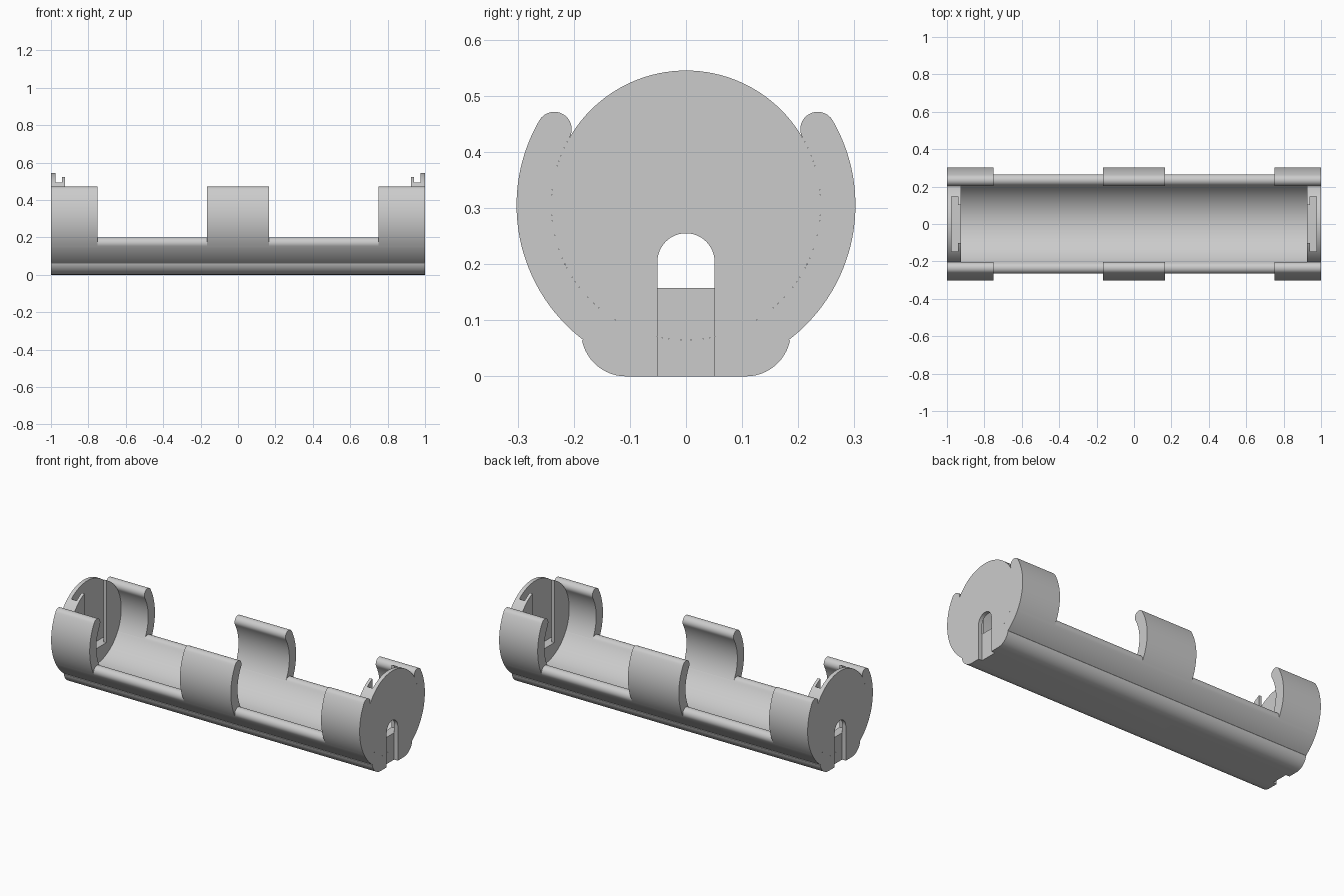
import bpy, bmesh
from math import cos, sin, radians

if "Cube" in bpy.data.objects:
    bpy.data.objects.remove(bpy.data.objects["Cube"])

R_IN, R_OUT, CZ = 0.24, 0.302, 0.305      # cradle radii and axis height
R_MID, R_TIP = (R_IN + R_OUT) / 2, (R_OUT - R_IN) / 2

plastic = bpy.data.materials.new("grey plastic")
plastic.use_nodes = True
GREY = (0.6, 0.6, 0.6, 1)
plastic.diffuse_color = GREY
plastic.node_tree.nodes["Principled BSDF"].inputs["Base Color"].default_value = GREY


def arc(cy, cz, r, a0, a1, n):
    """Points on an arc, angles in degrees."""
    angles = [radians(a0 + (a1 - a0) * i / n) for i in range(n + 1)]
    return [(cy + r * cos(a), cz + r * sin(a)) for a in angles]


def prism(name, pts, lo, hi, axis="x"):
    """Extrude a closed profile along x (y,z points) or z (x,y points)."""
    bm = bmesh.new()
    place = (lambda p, h: (h, *p)) if axis == "x" else (lambda p, h: (*p, h))
    a = [bm.verts.new(place(p, lo)) for p in pts]
    b = [bm.verts.new(place(p, hi)) for p in pts]
    bm.faces.new(a)
    bm.faces.new(b)
    for i in range(len(pts)):
        j = (i + 1) % len(pts)
        bm.faces.new((a[i], a[j], b[j], b[i]))
    bmesh.ops.recalc_face_normals(bm, faces=bm.faces)
    mesh = bpy.data.meshes.new(name)
    bm.to_mesh(mesh)
    bm.free()
    mesh.materials.append(plastic)
    ob = bpy.data.objects.new(name, mesh)
    bpy.context.collection.objects.link(ob)
    return ob


def activate(ob):
    bpy.ops.object.select_all(action="DESELECT")
    ob.select_set(True)
    bpy.context.view_layer.objects.active = ob


def cut(ob, cutter):
    mod = ob.modifiers.new("cut", "BOOLEAN")
    mod.operation, mod.solver, mod.object = "DIFFERENCE", "EXACT", cutter
    activate(ob)
    bpy.ops.object.modifier_apply(modifier=mod.name)


def mirror(pts):
    return [(-y, z) for y, z in reversed(pts)]


# Trough: low cradle with rounded rims and a flat foot
tip_y, tip_z = R_MID * cos(radians(-30)), CZ + R_MID * sin(radians(-30))
side = (arc(0.107, 0.08, 0.08, -90, -12, 12)
        + arc(0, CZ, R_OUT, -52.5, -30, 10)
        + arc(tip_y, tip_z, R_TIP, -30, 150, 16)[1:-1])
inner = arc(0, CZ, R_IN, -30, -150, 48)
trough = prism("trough", side + inner + mirror(side), -1, 1)
parts = [trough]

# Clip arms: curved fingers with rounded tips, front and back
tip_y, tip_z = R_MID * cos(radians(30)), CZ + R_MID * sin(radians(30))
finger = (arc(0, CZ, R_OUT, -30, 30, 28)
          + arc(tip_y, tip_z, R_TIP, 30, 210, 16)[1:-1]
          + arc(0, CZ, R_IN, 30, -30, 28))
for label, x0, x1 in (("right", -1, -0.75), ("middle", -0.165, 0.165), ("left", 0.75, 1)):
    parts.append(prism(label + "_back_clip", finger, x0, x1))
    parts.append(prism(label + "_front_clip", mirror(finger), x0, x1))

# End plates: discs with a contact pocket open at the top and an arched wire notch
arch = [(-0.051, -0.1), (0.051, -0.1)] + arc(0, 0.204, 0.051, 0, 180, 24)
pocket = [(0.9, -0.102), (0.942, -0.102), (0.942, -0.148), (0.977, -0.148)]
pocket += [(x, -y) for x, y in reversed(pocket)]
for label, s in (("left", 1), ("right", -1)):
    plate = prism(label + "_end_plate", arc(0, CZ, R_IN, -150, 207, 119), 0.925 * s, s)
    pocket_cutter = prism("pocket_cutter", [(x * s, y) for x, y in pocket], 0.157, 0.7, "z")
    notch_cutter = prism("notch_cutter", arch, 0.976 * s, 1.05 * s)
    cut(plate, pocket_cutter)
    cut(plate, notch_cutter)
    cut(trough, notch_cutter)
    for c in (pocket_cutter, notch_cutter):
        bpy.data.objects.remove(c)
    parts.append(plate)

for ob in parts:
    activate(ob)
    bpy.ops.object.shade_smooth_by_angle(angle=radians(30))
